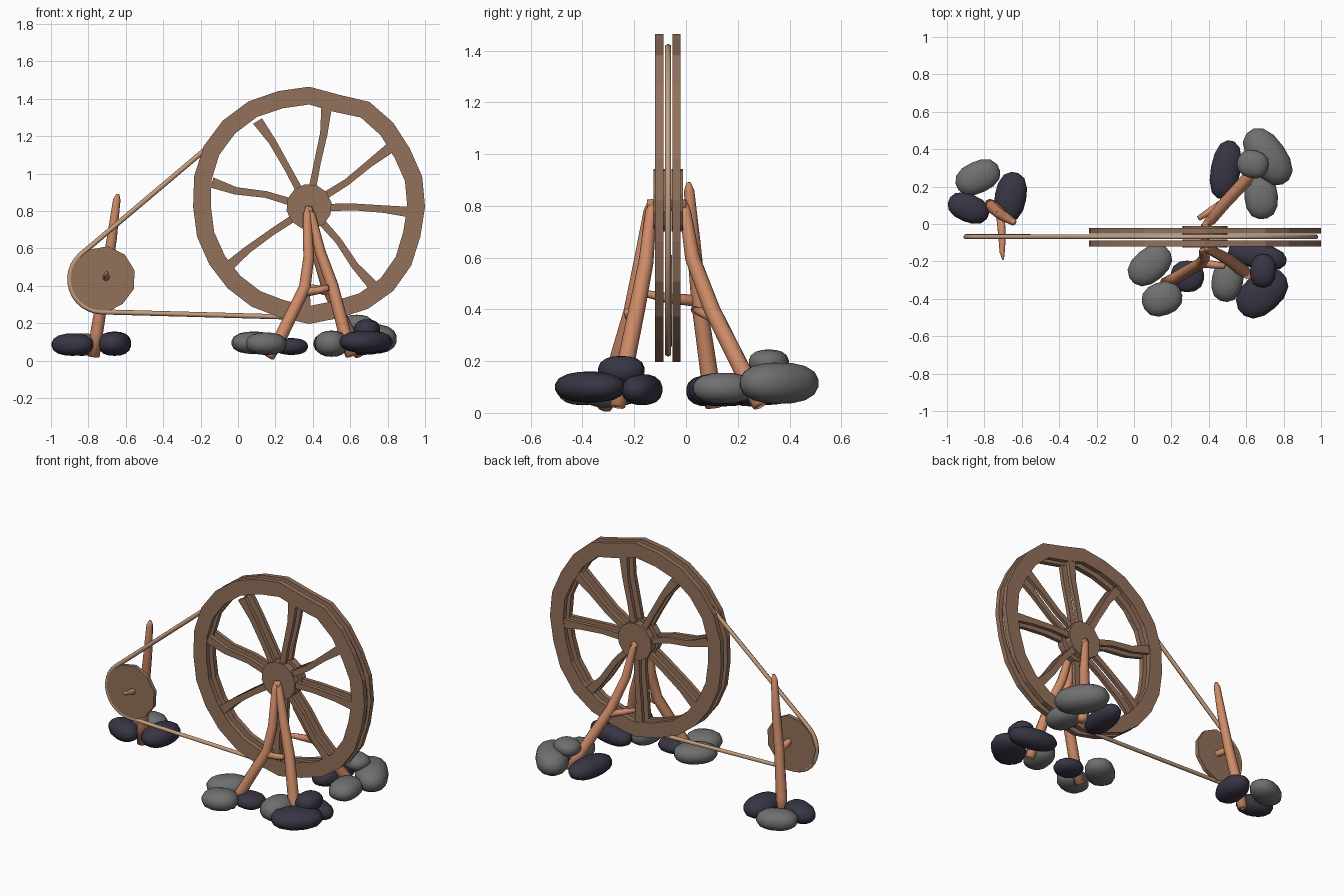
import bpy, bmesh, math, random
from mathutils import Vector, Matrix

if "Cube" in bpy.data.objects:
    bpy.data.objects.remove(bpy.data.objects["Cube"])

random.seed(4)
C, S = Vector((0.38, 0, 0.822)), Vector((-0.725, 0, 0.435))   # wheel and pulley centres


def material(name, rgb):
    m = bpy.data.materials.new(name)
    m.diffuse_color = (*rgb, 1)
    m.use_nodes = True
    m.node_tree.nodes["Principled BSDF"].inputs["Base Color"].default_value = m.diffuse_color
    return m


WOOD = material("wheel_wood", (0.29, 0.165, 0.105))
BRANCH = material("branch_wood", (0.62, 0.26, 0.14))
ROPE = material("rope", (0.55, 0.34, 0.21))
GREY = material("grey_stone", (0.16, 0.16, 0.16))
DARK = material("dark_stone", (0.04, 0.036, 0.058))


def finish(name, bm, mat, smooth=False):
    bmesh.ops.recalc_face_normals(bm, faces=bm.faces)
    me = bpy.data.meshes.new(name)
    bm.to_mesh(me)
    bm.free()
    me.materials.append(mat)
    ob = bpy.data.objects.new(name, me)
    bpy.context.collection.objects.link(ob)
    if smooth:
        me.polygons.foreach_set("use_smooth", [True] * len(me.polygons))
    return ob


def slab(name, pts, y0, y1, mat):
    """Flat outline in the xz plane, extruded from y0 to y1."""
    bm = bmesh.new()
    a = [bm.verts.new((x, y0, z)) for x, z in pts]
    b = [bm.verts.new((x, y1, z)) for x, z in pts]
    bm.faces.new(a)
    bm.faces.new(b[::-1])
    for i in range(len(a)):
        j = (i + 1) % len(a)
        bm.faces.new((a[i], a[j], b[j], b[i]))
    return finish(name, bm, mat)


def tube(name, path, radii, mat, sides=8, closed=False):
    """Round section swept along a path with a radius per point."""
    bm = bmesh.new()
    path = [Vector(p) for p in path]
    n, rings = len(path), []
    for i, p in enumerate(path):
        nxt = path[(i + 1) % n] if closed else path[min(i + 1, n - 1)]
        prv = path[i - 1] if closed else path[max(i - 1, 0)]
        t = (nxt - prv).normalized()
        ref = Vector((0, 1, 0)) if abs(t.y) < 0.8 else Vector((0, 0, 1))
        u = t.cross(ref).normalized()
        v = t.cross(u)
        rings.append([bm.verts.new(p + radii[i] * (u * math.cos(k * math.tau / sides) + v * math.sin(k * math.tau / sides)))
                      for k in range(sides)])
    for i in range(n if closed else n - 1):
        r, q = rings[i], rings[(i + 1) % n]
        for k in range(sides):
            m = (k + 1) % sides
            bm.faces.new((r[k], r[m], q[m], q[k]))
    if not closed:
        bm.faces.new(rings[0])
        bm.faces.new(rings[-1])
    return finish(name, bm, mat, True)


def polar(c, r, deg):
    a = math.radians(deg)
    return c.x + r * math.cos(a), c.z + r * math.sin(a)


# Hand-cut rim radii, clockwise from the top in 15 degree steps
RIM = [.642, .62, .647, .636, .622, .626, .62, .616, .63, .636, .63, .616,
       .626, .612, .616, .616, .616, .62, .62, .636, .65, .652, .65, .64]
SPOKES = [121, 80, 36, -3, -51, -92, -143.5, 166]
BENDS = [(random.uniform(-.014, .014), random.uniform(-.014, .014)) for _ in SPOKES]


def wheel(label, y0, y1, hub0, hub1):
    # rim ring
    bm = bmesh.new()
    loops = []
    for i, r in enumerate(RIM):
        loops.append([bm.verts.new((x, y, z)) for rr, y in ((r, y0), (r, y1), (r - .095, y1), (r - .095, y0))
                      for x, z in [polar(C, rr, 90 - 15 * i)]])
    for i in range(24):
        a, b = loops[i], loops[(i + 1) % 24]
        for k in range(4):
            m = (k + 1) % 4
            bm.faces.new((a[k], a[m], b[m], b[k]))
    finish(label + "_rim", bm, WOOD)
    # slightly crooked spokes
    for i, (deg, (b1, b2)) in enumerate(zip(SPOKES, BENDS)):
        a = math.radians(deg)
        d, s = (math.cos(a), math.sin(a)), (-math.sin(a), math.cos(a))
        st = [(.08, 0, .02), (.24, b1, .018), (.4, b2, .02), (.535, 0, .028)]
        edge = [(r, o + w) for r, o, w in st] + [(r, o - w) for r, o, w in st[::-1]]
        slab(f"{label}_spoke_{i + 1}", [(C.x + r * d[0] + o * s[0], C.z + r * d[1] + o * s[1]) for r, o in edge],
             y0 + .003, y1 - .003, WOOD)
    # hub
    slab(label + "_hub", [polar(C, .122, 10 + i * 30) for i in range(12)], hub0, hub1, WOOD)


wheel("front_wheel", -.119, -.087, -.126, -.082)
wheel("back_wheel", -.052, -.021, -.056, -.012)
tube("wheel_axle", [(C.x, -.15, C.z - .02), (C.x, .0, C.z - .02)], [.022, .022], BRANCH)

# Small pulley and its peg
slab("pulley", [polar(S, random.uniform(.17, .18), 15 + i * 360 / 11) for i in range(11)], -.08, -.054, WOOD)
tube("pulley_peg", [(-.715, .07, .43), (-.705, -.08, .445), (-.705, -.15, .46), (-.70, -.19, .475)],
     [.024, .019, .014, .005], BRANCH)

# Drive belt around both wheels
R, r = .592, .172
axis = math.degrees(math.atan2(C.z - S.z, C.x - S.x))
off = math.degrees(math.acos((R - r) / (C - S).length))
big0, big1 = axis - (180 - off), axis + (180 - off)
pts = [polar(C, R, big0 + (big1 - big0) * i / 36) for i in range(37)]
pts += [polar(S, r + .003, big1 + 2 * off * i / 12) for i in range(13)]
tube("drive_belt", [(x, -.069, z) for x, z in pts], [.0135] * len(pts), ROPE, 6, True)

# Branch legs
LEG = [.008, .022, .029, .032, .034, .03]
tube("front_left_leg", [(.37, -.137, .825), (.37, -.142, .78), (.378, -.18, .55), (.357, -.21, .39),
                        (.23, -.285, .13), (.165, -.315, .02)], LEG, BRANCH)
tube("front_right_leg", [(.385, -.13, .825), (.392, -.135, .78), (.44, -.155, .58), (.505, -.19, .4),
                         (.575, -.245, .13), (.605, -.265, .025)], LEG, BRANCH)
tube("back_leg", [(.37, -.005, .82), (.385, -.003, .78), (.415, .025, .6), (.475, .1, .4),
                  (.6, .235, .13), (.65, .285, .03)], LEG, BRANCH)
tube("front_twig", [(.36, -.21, .365), (.43, -.218, .375), (.485, -.225, .39)], [.024, .02, .016], BRANCH)
tube("back_twig", [(.475, .11, .37), (.41, .07, .385), (.345, .03, .4)], [.024, .02, .014], BRANCH)
tube("pulley_post", [(-.77, .105, .02), (-.755, .09, .15), (-.71, .05, .43), (-.675, .03, .65),
                     (-.648, .012, .86), (-.642, .01, .89)], [.03, .034, .03, .027, .02, .008], BRANCH)

# Foot stones: x, y, z, length, width, height, turn, material
STONES = [
    (-.835, .25, .085, .25, .17, .12, 25, GREY), (-.885, .085, .085, .23, .15, .12, -22, DARK),
    (-.66, .145, .09, .27, .17, .13, 80, DARK), (.085, -.22, .095, .26, .18, .12, 40, GREY),
    (.15, -.4, .09, .22, .18, .12, 20, GREY), (.285, -.28, .075, .18, .17, .09, 0, DARK),
    (.5, -.3, .09, .235, .17, .14, 80, GREY), (.66, -.17, .09, .32, .14, .12, -12, DARK),
    (.685, -.37, .1, .31, .21, .12, 42, DARK), (.69, -.25, .165, .18, .14, .11, 85, DARK),
    (.49, .29, .09, .32, .16, .12, 80, DARK), (.715, .36, .115, .34, .2, .16, -55, GREY),
    (.68, .145, .095, .24, .18, .12, 95, GREY), (.635, .32, .195, .17, .15, .1, -15, GREY),
]
for i, (x, y, z, l, w, h, turn, mat) in enumerate(STONES):
    bm = bmesh.new()
    bmesh.ops.create_uvsphere(bm, u_segments=14, v_segments=9, radius=1)
    for v in bm.verts:   # rounded-box bulge
        v.co /= sum(abs(c) ** 2.4 for c in v.co) ** (1 / 2.4)
    bm.transform(Matrix.Translation((x, y, z)) @ Matrix.Rotation(math.radians(turn), 4, 'Z')
                 @ Matrix.Diagonal((l / 2, w / 2, h / 2, 1)))
    finish(f"foot_stone_{i + 1}", bm, mat, True)
